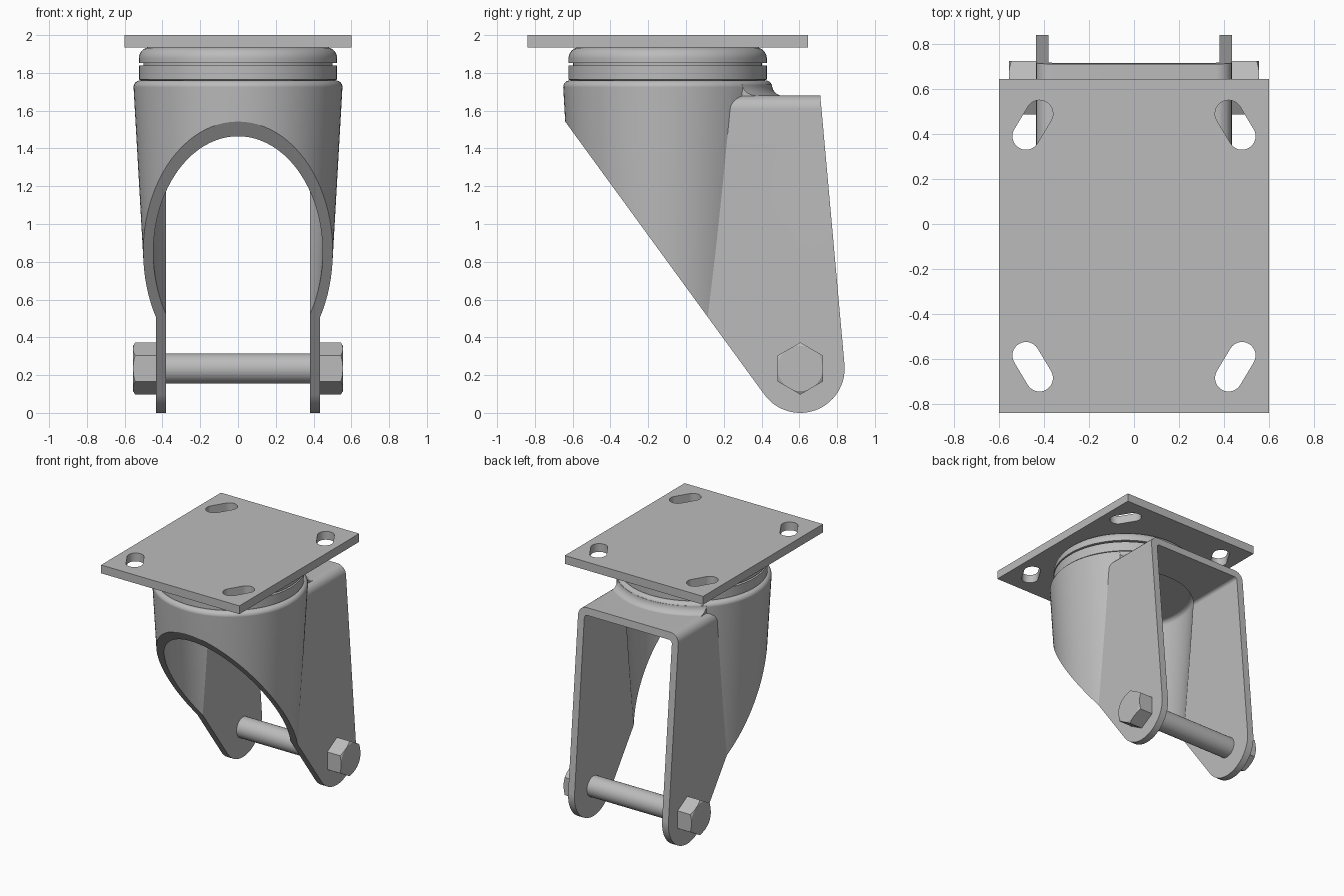
import bpy, bmesh, math
from mathutils import Matrix

if "Cube" in bpy.data.objects:
    bpy.data.objects.remove(bpy.data.objects["Cube"], do_unlink=True)

STEEL = (0.5, 0.5, 0.5, 1)
steel = bpy.data.materials.new("grey steel")
steel.use_nodes = True
steel.diffuse_color = STEEL
steel.node_tree.nodes["Principled BSDF"].inputs["Base Color"].default_value = STEEL

PIVOT = -0.097             # y of the swivel axis
AXLE_Y, AXLE_Z = 0.605, 0.235


def arc(cx, cy, r, start, end, n):
    """Points on an arc, angles in degrees."""
    angles = [math.radians(start + (end - start) * i / n) for i in range(n + 1)]
    return [(cx + r * math.cos(a), cy + r * math.sin(a)) for a in angles]


def finish(name, bm, matrix=None):
    bmesh.ops.recalc_face_normals(bm, faces=bm.faces)
    if matrix:
        bm.transform(matrix)
    mesh = bpy.data.meshes.new(name)
    bm.to_mesh(mesh)
    bm.free()
    mesh.materials.append(steel)
    ob = bpy.data.objects.new(name, mesh)
    bpy.context.collection.objects.link(ob)
    return ob


def extrude(name, points, axis, lo, hi, matrix=None):
    """Prism of a 2D outline along one axis."""
    place = {"x": lambda a, b, h: (h, a, b),
             "y": lambda a, b, h: (a, h, b),
             "z": lambda a, b, h: (a, b, h)}[axis]
    bm = bmesh.new()
    rings = [[bm.verts.new(place(a, b, h)) for a, b in points] for h in (lo, hi)]
    for ring in rings:
        bm.faces.new(ring)
    n = len(points)
    for i in range(n):
        j = (i + 1) % n
        bm.faces.new((rings[0][i], rings[0][j], rings[1][j], rings[1][i]))
    return finish(name, bm, matrix)


def lathe(name, profile, matrix, n=96):
    """Capped solid of revolution from (radius, height) points."""
    bm = bmesh.new()
    turns = [2 * math.pi * i / n for i in range(n)]
    rings = [[bm.verts.new((r * math.cos(t), r * math.sin(t), z)) for t in turns]
             for r, z in profile]
    for a, b in zip(rings, rings[1:]):
        for i in range(n):
            j = (i + 1) % n
            bm.faces.new((a[i], a[j], b[j], b[i]))
    bm.faces.new(rings[0])
    bm.faces.new(rings[-1])
    return finish(name, bm, matrix)


def combine(ob, other, operation):
    """Apply a boolean and discard the second solid."""
    mod = ob.modifiers.new("cut", "BOOLEAN")
    mod.object, mod.operation, mod.solver = other, operation, "EXACT"
    graph = bpy.context.evaluated_depsgraph_get()
    mesh = bpy.data.meshes.new_from_object(ob.evaluated_get(graph))
    ob.modifiers.clear()
    ob.data = mesh
    bpy.data.objects.remove(other, do_unlink=True)


def smooth(ob):
    bpy.ops.object.select_all(action="DESELECT")
    ob.select_set(True)
    bpy.context.view_layer.objects.active = ob
    bpy.ops.object.shade_smooth_by_angle(angle=math.radians(24))
    mod = ob.modifiers.new("flat_face_shading", "WEIGHTED_NORMAL")
    mod.keep_sharp = True


pivot = Matrix.Translation((0, PIVOT, 0))

# Mounting plate with four slanted slots
plate = extrude("mounting_plate", [(-0.6, -0.84), (0.6, -0.84), (0.6, 0.645), (-0.6, 0.645)],
                "z", 1.935, 2.0)
for sx in (-1, 1):
    for sy in (-1, 1):
        slope = math.degrees(math.atan2(0.1, -0.06))
        outline = (arc(0.42, 0.587, 0.06, slope - 90, slope + 90, 16)
                   + arc(0.48, 0.487, 0.06, slope + 90, slope + 270, 16))
        slot = extrude("slot", [(sx * x, PIVOT + sy * y) for x, y in outline], "z", 1.8, 2.1)
        combine(plate, slot, "DIFFERENCE")
smooth(plate)

# Swivel bearing: lower race, groove and rounded upper race
bearing = lathe("swivel_bearing",
                [(0.5, 1.755), (0.525, 1.765), (0.525, 1.84), (0.5, 1.84), (0.5, 1.853),
                 (0.525, 1.853)] + arc(0.465, 1.876, 0.06, 0, 90, 8), pivot)
smooth(bearing)


def shell(name, grow, radius_top, roof, corner):
    """Tapered housing joined to the straight leg channel."""
    taper, top, half = 0.057, radius_top, 0.38 + grow
    rim = 1.705 + grow
    ob = lathe(name, [(top - 1.82 * taper, -0.1)] + arc(top - 0.035, rim - 0.035, 0.035, 0, 90, 6),
               pivot)
    channel = ([(half, -0.1)] + arc(half - corner, roof - corner, corner, 0, 90, 6)
               + arc(corner - half, roof - corner, corner, 90, 180, 6) + [(-half, -0.1)])
    end = 0.95 if grow else 1.0
    combine(ob, extrude("channel", channel, "y", PIVOT, end), "UNION")
    return ob


# Fork: outer shell, fillet on the roof, hollowed and trimmed to the side profile
fork = shell("fork", 0.055, 0.553, 1.68, 0.07)
fillet = lathe("fillet", [(0.612, 1.65)] + arc(0.612, 1.738, 0.06, 270, 180, 8), pivot)
limit = [(-0.385, 0.1), (0.385, 0.1), (0.385, 0.65), (-0.385, 0.65)]
combine(fillet, extrude("limit", limit, "z", 1.6, 1.8), "INTERSECT")
combine(fork, fillet, "UNION")
combine(fork, shell("hollow", 0, 0.498, 1.622, 0.025), "DIFFERENCE")
side = ([(-0.8, 1.9), (-0.8, 1.762)] + arc(AXLE_Y, AXLE_Z, 0.235, 216.3, 365, 28)
        + [(0.691, 1.9)])
combine(fork, extrude("side_profile", side, "x", -0.8, 0.8), "INTERSECT")
smooth(fork)

# Axle between the legs
to_x = Matrix.Rotation(math.pi / 2, 4, "Y")
at_axle = Matrix.Translation((0, AXLE_Y, AXLE_Z))
smooth(lathe("axle", [(0.08, -0.4), (0.08, 0.4)], at_axle @ to_x, 48))

# Chamfered hexagonal heads on the outside of each leg
for name, sign in (("bolt_head_left", 1), ("bolt_head_right", -1)):
    place = (Matrix.Translation((sign * 0.434, AXLE_Y, AXLE_Z))
             @ Matrix.Rotation(sign * math.pi / 2, 4, "Y"))
    head = extrude(name, arc(0, 0, 0.138, 0, 300, 5), "z", 0, 0.13, place)
    cone = lathe("chamfer", [(0.17, -0.1), (0.17, 0.092), (0.12, 0.121)], place, 72)
    combine(head, cone, "INTERSECT")
    smooth(head)
